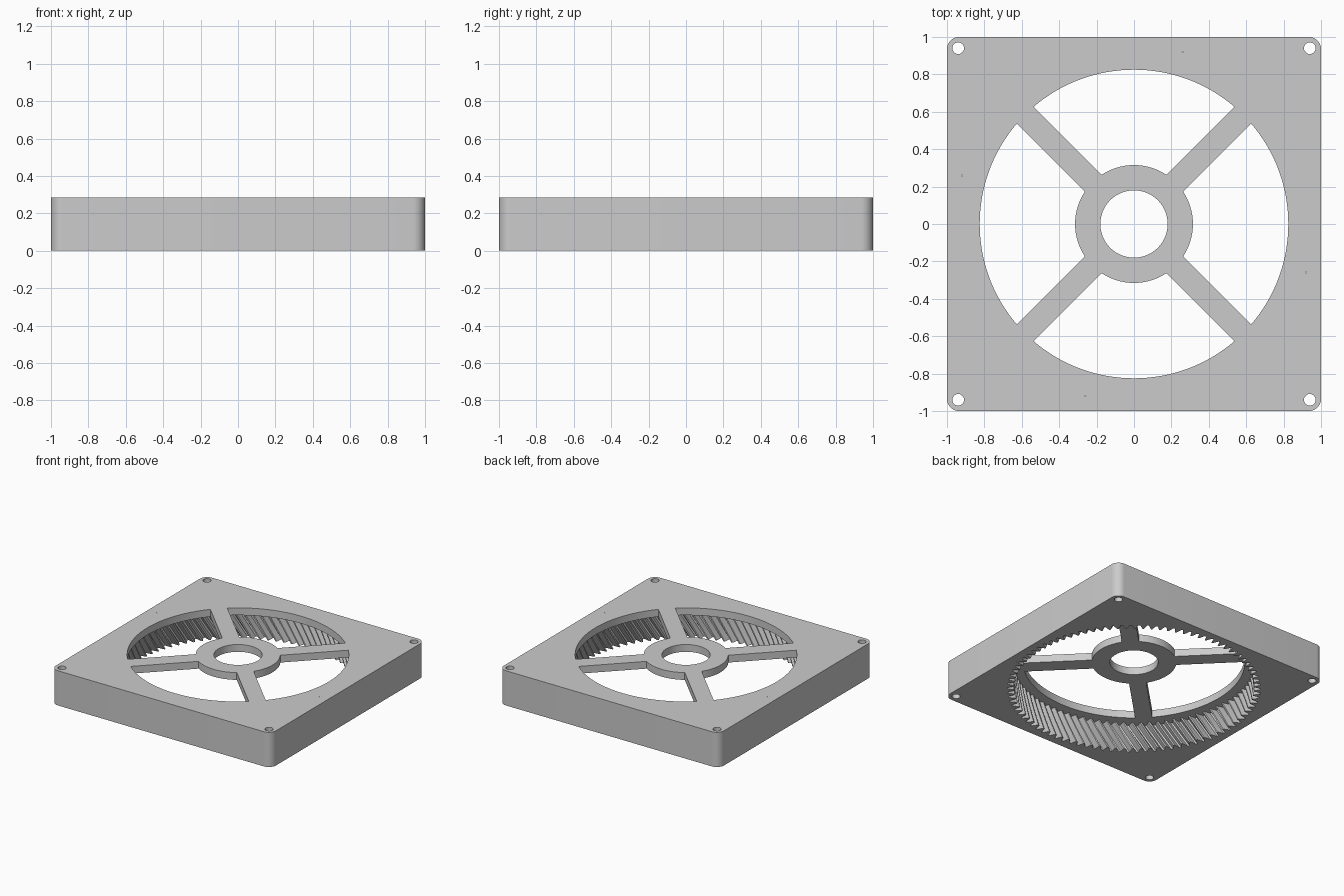
import bpy, bmesh
from math import sin, cos, asin, pi, radians, tan

old = bpy.data.objects.get("Cube")
if old:
    bpy.data.objects.remove(old, do_unlink=True)

HEIGHT, LEDGE = 0.285, 0.225        # full height, underside of the spoked plate
HOLE_R, HUB_R, BORE_R = 0.825, 0.315, 0.18
SPOKE_HALF = 0.064
TEETH, TIP_R, ROOT_R = 90, 0.893, 0.943
TWIST = LEDGE * tan(radians(30)) / TIP_R
LAYERS = 6


def arc(radius, start, end, steps, cx=0, cy=0):
    return [(cx + radius * cos(start + (end - start) * i / steps),
             cy + radius * sin(start + (end - start) * i / steps))
            for i in range(steps + 1)]


def circle(radius, steps, cx=0, cy=0):
    return arc(radius, 0, 2 * pi, steps, cx, cy)[:-1]


def rounded_square(half, radius):
    points = []
    for k in range(4):
        a = k * pi / 2
        sx, sy = (1, 1, -1, -1)[k] * (1 if k != 1 else -1), (1, 1, -1, -1)[k]
        sx = 1 if k in (0, 3) else -1
        points += arc(radius, a, a + pi / 2, 10, sx * (half - radius), sy * (half - radius))
    return points


def window(k):
    """Opening between two spokes, bounded by the hub and the plate hole."""
    mid = k * pi / 2
    outer = pi / 4 - asin(SPOKE_HALF / HOLE_R)
    inner = pi / 4 - asin(SPOKE_HALF / HUB_R)
    return (arc(HOLE_R, mid - outer, mid + outer, 32)
            + arc(HUB_R, mid + inner, mid - inner, 16))


def gear(turn):
    """Inward pointing teeth, turned by an angle."""
    points = []
    for i in range(TEETH):
        for part, radius in ((0, ROOT_R), (0.22, ROOT_R), (0.52, TIP_R), (0.7, TIP_R)):
            a = (i + part) * 2 * pi / TEETH + turn
            points.append((radius * cos(a), radius * sin(a)))
    return points


bm = bmesh.new()


def ring(points, z):
    verts = [bm.verts.new((x, y, z)) for x, y in points]
    for i, v in enumerate(verts):
        bm.edges.new((verts[i - 1], v))
    return verts


def wall(sections):
    """Skin between stacked rings; returns the lowest and highest ring."""
    rings = [ring(points, z) for points, z in sections]
    for low, high in zip(rings, rings[1:]):
        for i in range(len(low)):
            bm.faces.new((low[i - 1], low[i], high[i], high[i - 1]))
    return rings[0], rings[-1]


def cap(rings):
    """Flat face bounded by an outline and its holes."""
    edges = [bm.edges.get((r[i - 1], r[i])) for r in rings for i in range(len(r))]
    bmesh.ops.triangle_fill(bm, use_beauty=True, use_dissolve=False,
                            edges=edges, normal=(0, 0, 1))


# Outer walls, screw holes and pin holes run the full height
full = [rounded_square(1.0, 0.065)]
full += [circle(0.031, 24, x, y) for x in (-0.94, 0.94) for y in (-0.94, 0.94)]
full += [circle(0.003, 6, x, y)
         for x, y in ((0.26, 0.92), (-0.92, 0.26), (-0.26, -0.92), (0.92, -0.26))]
full_walls = [wall([(p, 0), (p, HEIGHT)]) for p in full]

# Helical teeth below the ledge
gear_wall = wall([(gear(TWIST * i / LAYERS), LEDGE * i / LAYERS)
                  for i in range(LAYERS + 1)])

# Spoke windows and hub bore through the top plate
openings = [window(k) for k in range(4)] + [circle(BORE_R, 64)]
plate_walls = [wall([(p, LEDGE), (p, HEIGHT)]) for p in openings]

# Bottom face, ledge with spoke undersides, top face
cap([w[0] for w in full_walls] + [gear_wall[0]])
cap([gear_wall[1]] + [w[0] for w in plate_walls])
cap([w[1] for w in full_walls + plate_walls])
bmesh.ops.recalc_face_normals(bm, faces=bm.faces)

mesh = bpy.data.meshes.new("ring_gear_housing")
bm.to_mesh(mesh)
bm.free()
housing = bpy.data.objects.new("ring_gear_housing", mesh)
bpy.context.collection.objects.link(housing)

# Single grey finish
grey = bpy.data.materials.new("light_grey")
grey.use_nodes = True
colour = (0.6, 0.6, 0.6, 1)
grey.diffuse_color = colour
grey.node_tree.nodes["Principled BSDF"].inputs["Base Color"].default_value = colour
mesh.materials.append(grey)

bpy.ops.object.select_all(action='DESELECT')
housing.select_set(True)
bpy.context.view_layer.objects.active = housing
bpy.ops.object.shade_smooth_by_angle(angle=radians(30))
